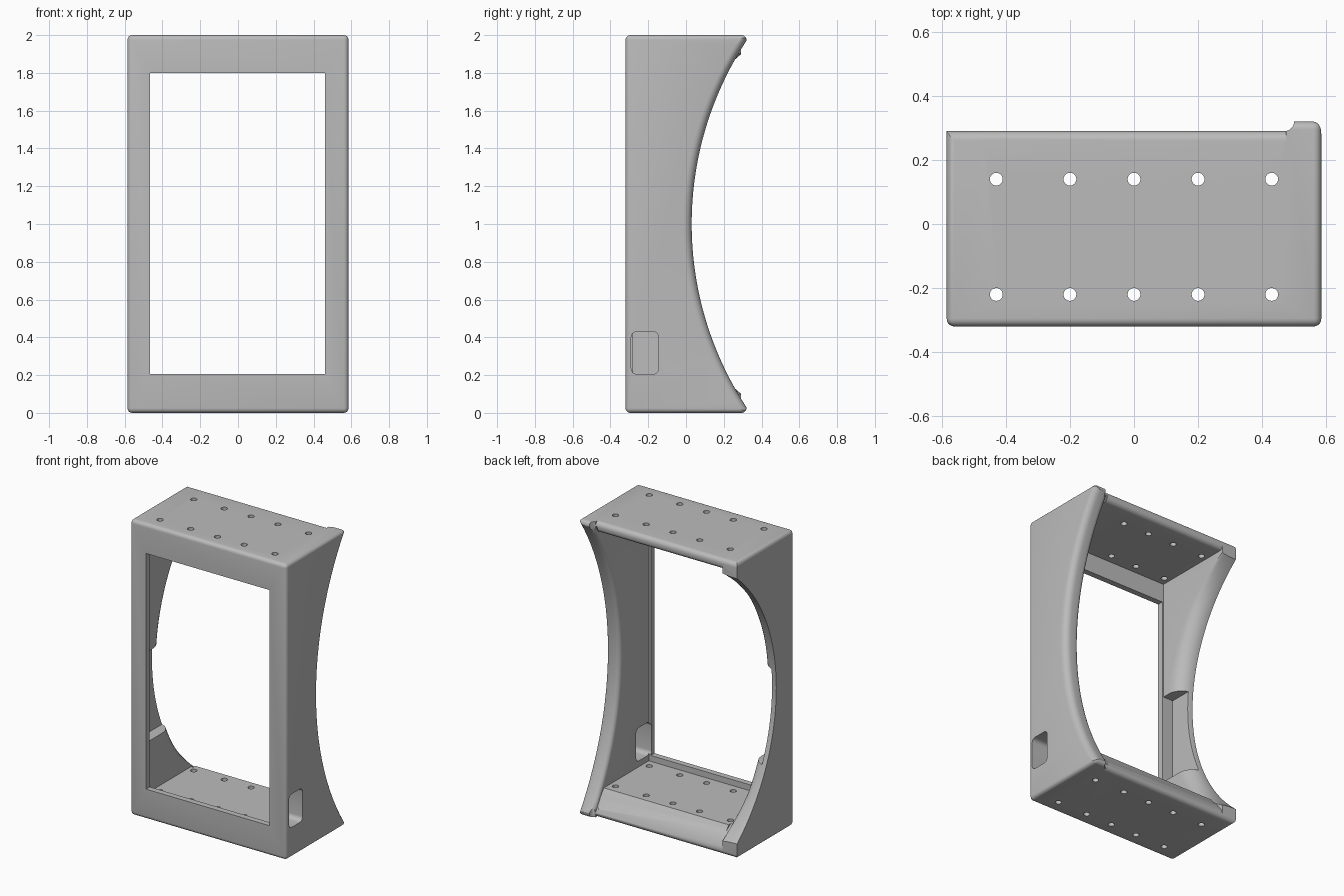
import bpy, bmesh, math

cube = bpy.data.objects.get("Cube")
if cube:
    bpy.data.objects.remove(cube, do_unlink=True)

grey = bpy.data.materials.new("plain_grey")
grey.use_nodes = True
grey.diffuse_color = (0.5, 0.5, 0.5, 1)
grey.node_tree.nodes["Principled BSDF"].inputs["Base Color"].default_value = (0.5, 0.5, 0.5, 1)


def finish(name, bm):
    bmesh.ops.recalc_face_normals(bm, faces=bm.faces)
    me = bpy.data.meshes.new(name)
    bm.to_mesh(me)
    bm.free()
    me.materials.append(grey)
    ob = bpy.data.objects.new(name, me)
    bpy.context.collection.objects.link(ob)
    return ob


def loft(name, sections):
    """Solid skinned through matching closed sections."""
    bm = bmesh.new()
    rings = [[bm.verts.new(p) for p in s] for s in sections]
    for a, b in zip(rings, rings[1:]):
        for i in range(len(a)):
            j = (i + 1) % len(a)
            bm.faces.new((a[i], a[j], b[j], b[i]))
    bm.faces.new(rings[0])
    bm.faces.new(rings[-1])
    return finish(name, bm)


def prism_x(name, profile, x0, x1):
    return loft(name, [[(x, y, z) for y, z in profile] for x in (x0, x1)])


def box(name, lo, hi, bevel=0.0, axis=None):
    """Box between two corners; bevel all edges, or only those along an axis."""
    bm = bmesh.new()
    bmesh.ops.create_cube(bm, size=1)
    for v in bm.verts:
        v.co = [(a + b) / 2 + c * (b - a) for a, b, c in zip(lo, hi, v.co)]
    if bevel:
        edges = [e for e in bm.edges if axis is None or
                 abs((e.verts[0].co - e.verts[1].co).normalized()[axis]) > 0.9]
        bmesh.ops.bevel(bm, geom=edges, offset=bevel, segments=5, profile=0.5, affect='EDGES')
    return finish(name, bm)


def arc(cy, cz, r, a0, a1, n=6):
    return [(cy + r * math.cos(math.radians(a0 + (a1 - a0) * i / n)),
             cz + r * math.sin(math.radians(a0 + (a1 - a0) * i / n))) for i in range(n + 1)]


body = box("display_housing", (-.585, -.32, 0), (.585, .32, 2), .025)


def cut(tool):
    tool.hide_render = True
    mod = body.modifiers.new("cut", 'BOOLEAN')
    mod.operation, mod.solver, mod.object = 'DIFFERENCE', 'EXACT', tool
    bpy.context.view_layer.objects.active = body
    bpy.ops.object.modifier_apply(modifier=mod.name)
    bpy.data.objects.remove(tool, do_unlink=True)


# Open interior with thin ceiling, thick floor sloping at the back, rounded slab edges
upper = [(.5, 2.1), (.26, 2.1)] + arc(.26, 1.97, .03, 90, 0)
lower = arc(.26, .03, .03, 0, -90) + [(.26, -.1), (.5, -.1)]
inside = arc(.26, 1.96, .03, 0, -90) + [(-.28, 1.93), (-.28, .165), (.2, .165), (.285, .055)]
cut(prism_x("interior_cutter", upper + inside + lower, -.475, .475))
cut(prism_x("back_trim_cutter", upper + lower, -.7, -.47))

# Concave step beside the projecting side wall
flare = [(.47, .6), (.47, .29)] + [(x, y) for x, y in arc(.47, .32, .03, -90, 0)] + [(.5, .6)]
cut(loft("corner_flare_cutter", [[(x, y, z) for x, y in flare] for z in (-.1, 2.1)]))


# Concave back edges of the side walls, each with a rounded rim
def sweep_y(z, low, radius):
    return low + radius - math.sqrt(radius ** 2 - (z - 1) ** 2)


def left_section(z):
    y = sweep_y(z, .03, 1.767)
    r, s = .045, .03
    rim = [(x, yy) for x, yy in arc(.585 - r, y - r, r, 0, 90)]
    rim += [(x, yy) for x, yy in arc(.475 + s, y - s, s, 90, 180)]
    pts = [(.7, 1), (.7, y - r)] + rim + [(.46, y - s), (.46, 1)]
    return [(px, py, z) for px, py in pts]


def right_section(z):
    y = sweep_y(z, -.13, 1.17)
    r = .005 + .1 * min(1, max(0, .93 - abs(z - 1)) / .25)
    rim = [(-.58 + .105 * math.sin(t * math.pi / 16), y - r * (1 - math.cos(t * math.pi / 16)))
           for t in range(9)]
    pts = [(-.7, 1), (-.7, y)] + rim + [(-.46, y - r), (-.46, 1)]
    return [(px, py, z) for px, py in pts]


STEPS = 48
for name, section, half in (("left_sweep_cutter", left_section, .985),
                            ("right_sweep_cutter", right_section, .93)):
    cut(loft(name, [section(1 - half + 2 * half * i / STEPS) for i in range(STEPS + 1)]))

# Front window, side port and thinned patch in the right wall
cut(box("window_cutter", (-.465, -.5, .205), (.46, -.2, 1.8)))
cut(box("port_cutter", (.4, -.29, .205), (.7, -.145, .43), .03, 0))
cut(box("wall_recess_cutter", (-.55, -.28, .51), (-.4, .3, 1.12)))

# Screw holes through the top and bottom
for hx in (-.43, -.2, 0, .2, .43):
    for hy in (-.22, .14):
        ring = arc(hx, hy, .02, 0, 345, 23)
        cut(loft("hole_cutter", [[(x, y, z) for x, y in ring] for z in (-.1, 2.1)]))

bpy.ops.object.select_all(action='DESELECT')
body.select_set(True)
bpy.context.view_layer.objects.active = body
bpy.ops.object.shade_smooth_by_angle(angle=math.radians(30))
